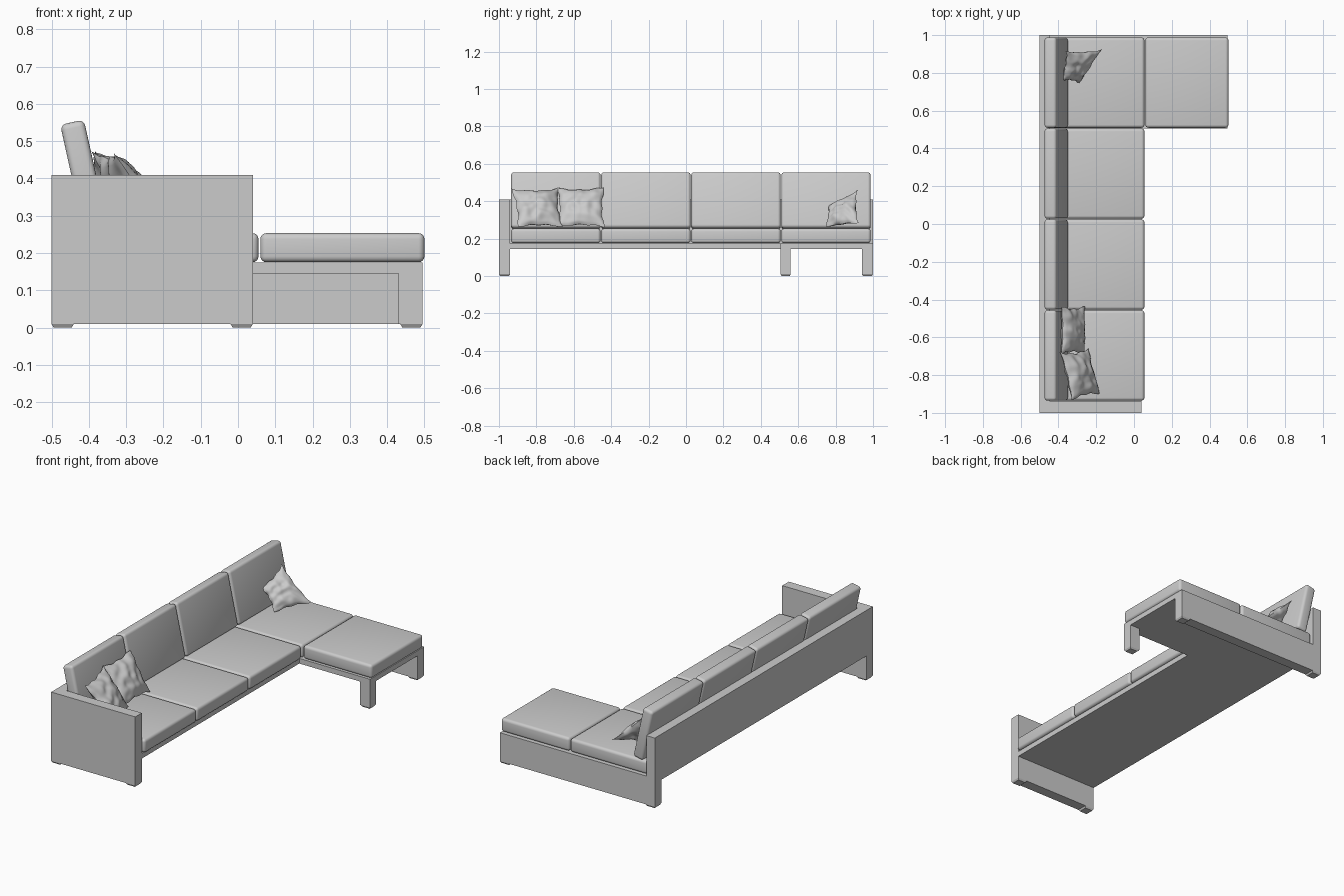
import bpy, bmesh, math
from mathutils import Vector, Matrix, noise

if "Cube" in bpy.data.objects:
    bpy.data.objects.remove(bpy.data.objects["Cube"])


def finish(bm, name, smooth=False):
    bmesh.ops.recalc_face_normals(bm, faces=bm.faces[:])
    me = bpy.data.meshes.new(name)
    bm.to_mesh(me)
    bm.free()
    ob = bpy.data.objects.new(name, me)
    bpy.context.collection.objects.link(ob)
    if smooth:
        for o in bpy.context.selected_objects:
            o.select_set(False)
        ob.select_set(True)
        bpy.context.view_layer.objects.active = ob
        bpy.ops.object.shade_smooth_by_angle(angle=math.radians(50))
    return ob


def box_mesh(x, y, z):
    bm = bmesh.new()
    bmesh.ops.create_cube(bm, size=1)
    for v in bm.verts:
        for i, (a, b) in enumerate((x, y, z)):
            v.co[i] = a if v.co[i] < 0 else b
    return bm


def box(name, x, y, z):
    return finish(box_mesh(x, y, z), name)


def foot(x, y):
    bm = box_mesh(x, y, (0, 0.01))
    c = Vector(((x[0] + x[1]) / 2, (y[0] + y[1]) / 2, 0))
    for v in bm.verts:
        if v.co.z < 0.005:
            v.co.x += 0.006 * (1 if v.co.x < c.x else -1)
            v.co.y += 0.006 * (1 if v.co.y < c.y else -1)
    finish(bm, "foot_pad")


def cushion(name, size, loc, tilt=0.0, r=0.016):
    bm = box_mesh(*[(-s / 2, s / 2) for s in size])
    bmesh.ops.bevel(bm, geom=bm.edges[:], offset=r, segments=4, profile=0.5, affect='EDGES')
    bm.transform(Matrix.Translation(loc) @ Matrix.Rotation(tilt, 4, 'Y'))
    finish(bm, name, True)


def pillow(name, corners, half, seed, n=28):
    # two puffed sheets spanning four corners, with scalloped seams and wrinkles
    a, b, c, d = [Vector(p) for p in corners]
    nrm = (b - a).cross(d - a).normalized()
    bm = bmesh.new()
    for side in (1, -1):
        grid = []
        for i in range(n + 1):
            row = []
            for j in range(n + 1):
                u, v = 2 * i / n - 1, 2 * j / n - 1
                pu = u * (1 - 0.12 * (1 - v * v)) + 0.025 * math.sin(9 * v + seed) * u ** 4
                pv = v * (1 - 0.12 * (1 - u * u)) + 0.025 * math.sin(9 * u + seed) * v ** 4
                s, t = (pu + 1) / 2, (pv + 1) / 2
                p = a.lerp(b, s).lerp(d.lerp(c, s), t)
                puff = max(0, (1 - u * u) * (1 - v * v)) ** 0.55
                wrinkle = 1 + 0.45 * noise.noise(Vector((2.5 * u, 2.5 * v, seed + side)))
                row.append(bm.verts.new(p + nrm * side * half * puff * wrinkle))
            grid.append(row)
        for i in range(n):
            for j in range(n):
                bm.faces.new((grid[i][j], grid[i + 1][j], grid[i + 1][j + 1], grid[i][j + 1]))
    bmesh.ops.remove_doubles(bm, verts=bm.verts[:], dist=0.0002)
    finish(bm, name, True)


# Frame: arm, back, low end panel, base decks and chaise leg
box("arm_panel", (-0.5, 0.04), (-1, -0.94), (0.01, 0.41))
box("back_panel", (-0.5, -0.445), (-0.94, 1), (0.145, 0.41))
box("end_panel", (-0.5, 0.495), (0.94, 1), (0.01, 0.175))
box("seat_deck", (-0.445, 0.04), (-0.94, 0.94), (0.145, 0.175))
box("chaise_deck", (0.04, 0.495), (0.505, 0.94), (0.145, 0.175))
box("chaise_leg", (0.43, 0.495), (0.505, 0.56), (0.01, 0.145))

# Foot pads under the panels and leg
for x0 in (-0.5, -0.02):
    foot((x0, x0 + 0.06), (-1, -0.94))
for x0 in (-0.5, 0.435):
    foot((x0, x0 + 0.06), (0.94, 1))
foot((0.435, 0.495), (0.505, 0.56))

# Seat and back cushions
pitch = 0.4815
for i in range(4):
    y = -0.696 + i * pitch
    cushion("seat_cushion", (0.495, 0.478, 0.078), (-0.1925, y, 0.2145))
    cushion("back_cushion", (0.065, 0.478, 0.305), (-0.412, y, 0.402), math.radians(-12.5))
cushion("chaise_cushion", (0.44, 0.478, 0.078), (0.28, -0.696 + 3 * pitch, 0.2145))

# Throw pillows
pillow("throw_pillow_front", [(-0.39, -0.68, 0.47), (-0.33, -0.935, 0.465),
                              (-0.18, -0.90, 0.262), (-0.24, -0.66, 0.262)], 0.042, 1.3)
pillow("throw_pillow_middle", [(-0.385, -0.435, 0.475), (-0.385, -0.69, 0.47),
                               (-0.26, -0.69, 0.262), (-0.26, -0.435, 0.262)], 0.04, 4.1)
pillow("throw_pillow_rear", [(-0.36, 0.915, 0.458), (-0.17, 0.922, 0.28),
                             (-0.29, 0.745, 0.262), (-0.38, 0.76, 0.375)], 0.036, 7.7)
